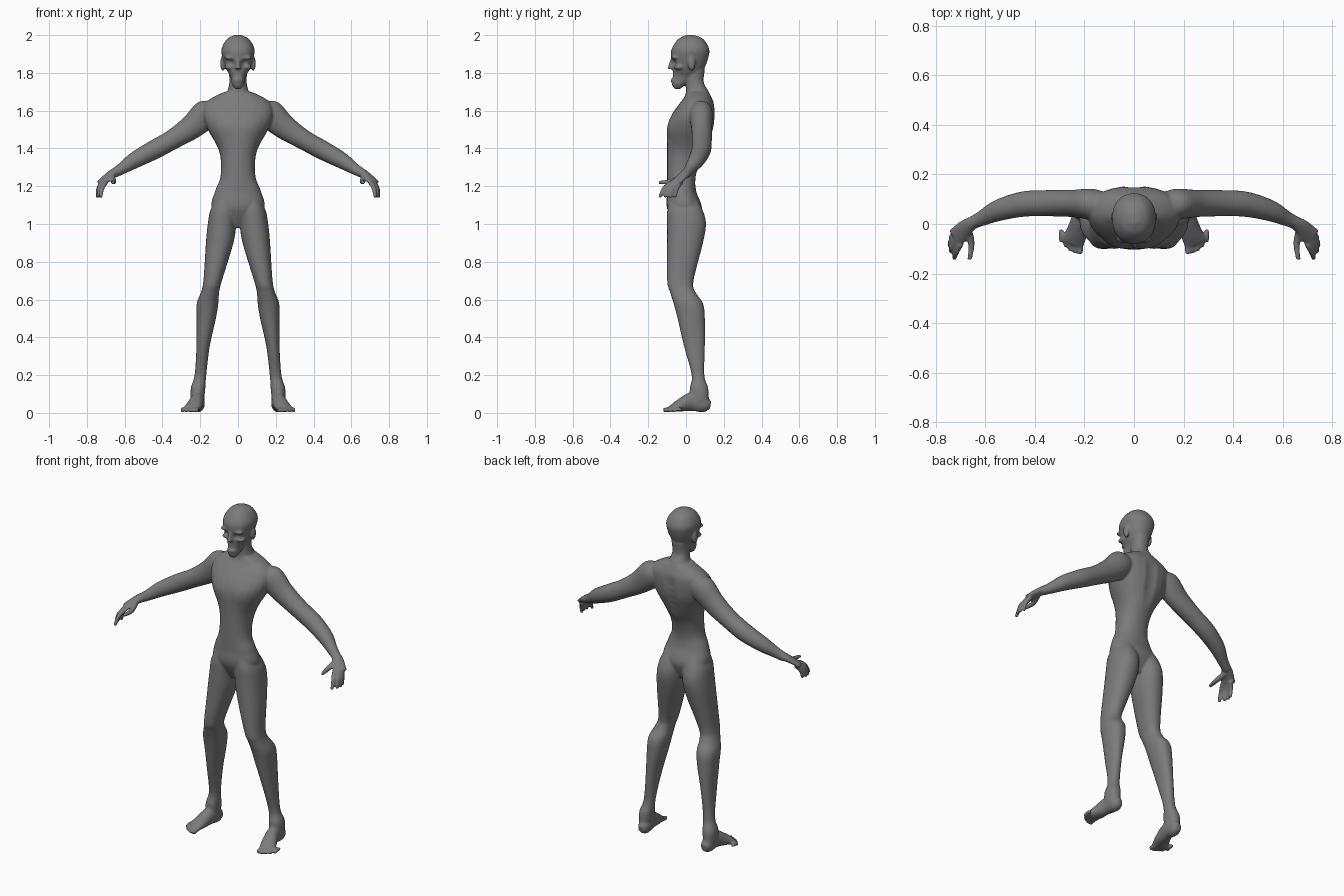
import bpy, bmesh, math
from mathutils import Vector, Matrix

cube = bpy.data.objects.get("Cube")
if cube:
    bpy.data.objects.remove(cube, do_unlink=True)

skin = bpy.data.materials.new("grey skin")
skin.use_nodes = True
colour = (.2, .2, .2, 1)
skin.diffuse_color = colour
skin.node_tree.nodes["Principled BSDF"].inputs["Base Color"].default_value = colour

bm = bmesh.new()
SIDES, STEPS = 28, 5


def spline(values):
    """Smooth interpolation through a sequence of vectors."""
    padded = [values[0], *values, values[-1]]
    smooth = []
    for before, start, end, after in zip(padded, padded[1:], padded[2:], padded[3:]):
        leave, arrive = (end - before) / 2, (after - start) / 2
        for step in range(STEPS):
            t = step / STEPS
            ease = t * t * (3 - 2 * t)
            smooth.append(start.lerp(end, ease) + leave * t * (1 - t) ** 2
                          - arrive * t * t * (1 - t))
    return smooth + [values[-1]]


def loft(rings, side, power):
    """Closed skin through rings given as centre and two half axes."""
    loops = []
    for centre, across, over in zip(*[spline(part) for part in zip(*rings)]):
        loop = []
        for i in range(SIDES):
            angle = math.tau * i / SIDES
            c, s = [math.copysign(abs(k) ** power, k) for k in (math.cos(angle), math.sin(angle))]
            point = centre + across * c + over * s
            loop.append(bm.verts.new((point.x * side, point.y, point.z)))
        loops.append(loop)
    faces = [bm.faces.new(loops[0]), bm.faces.new(loops[-1])]
    for low, high in zip(loops, loops[1:]):
        for i in range(SIDES):
            faces.append(bm.faces.new((low[i - 1], low[i], high[i], high[i - 1])))
    bmesh.ops.recalc_face_normals(bm, faces=faces)


def stack(rows, side=1):
    """Level rings: height, inner and outer x, front and back y."""
    rings = []
    for z, inner, outer, front, back in rows:
        centre = Vector((inner + outer, front + back, 2 * z)) / 2
        rings.append((centre, Vector((outer - inner, 0, 0)) / 2, Vector((0, back - front, 0)) / 2))
    loft(rings, side, .9)


def centred(rows):
    """Level rings symmetric in x: height, half width, front and back y."""
    stack([(z, -half, half, front, back) for z, half, front, back in rows])


def tube(rows, side=1):
    """Rings across a path: x, y, z, half width and, if not round, half height."""
    points = [Vector(row[:3]) for row in rows]
    rings = []
    for i, (point, row) in enumerate(zip(points, rows)):
        along = (points[min(i + 1, len(points) - 1)] - points[max(i - 1, 0)]).normalized()
        across = along.cross(Vector((0, 0, 1))).normalized()
        rings.append((point, across * row[3], across.cross(along) * row[-1]))
    loft(rings, side, 1)


def blob(centre, size, side=1):
    """Ellipsoid."""
    place = Matrix.Translation((centre[0] * side, *centre[1:])) @ Matrix.Diagonal((*size, 1))
    bmesh.ops.create_uvsphere(bm, u_segments=16, v_segments=10, radius=1, matrix=place)


# Torso
centred([(.98, .04, -.05, .05), (1.08, .137, -.1, .085), (1.17, .123, -.1, .055),
         (1.24, .095, -.1, .05), (1.32, .09, -.1, .07), (1.4, .105, -.1, .11),
         (1.5, .16, -.1, .145), (1.57, .185, -.08, .153), (1.63, .18, -.04, .15),
         (1.67, .135, -.01, .135), (1.7, .07, 0, .12)])
# Neck
centred([(1.64, .08, 0, .13), (1.7, .057, 0, .12), (1.75, .046, 0, .094), (1.82, .05, 0, .1)])
# Head
centred([(1.715, .016, -.06, -.03), (1.74, .032, -.075, 0), (1.78, .04, -.07, .05),
         (1.82, .062, -.07, .095), (1.9, .087, -.08, .123), (1.94, .083, -.07, .118),
         (1.98, .057, -.04, .09), (2, .02, 0, .045)])
# Nose and lips
tube([(0, -.07, 1.88, .008), (0, -.08, 1.85, .01), (0, -.083, 1.82, .017)])
blob((0, -.06, 1.76), (.028, .022, .015))

for side in (1, -1):
    # Brow, cheekbone and ear
    blob((.04, -.06, 1.88), (.035, .018, .01), side)
    blob((.05, -.035, 1.83), (.022, .03, .014), side)
    blob((.08, .03, 1.85), (.015, .02, .04), side)

    # Leg
    stack([(1.13, .03, .115, -.09, .06), (1.07, .01, .147, -.1, .09), (1, .01, .16, -.1, .106),
           (.9, .024, .17, -.1, .09), (.7, .085, .183, -.1, .04), (.64, .1, .196, -.085, .05),
           (.58, .104, .218, -.066, .09), (.5, .117, .22, -.045, .1), (.35, .15, .22, -.01, .1),
           (.2, .168, .23, .03, .097), (.13, .173, .25, .02, .118), (.06, .18, .25, .02, .12)], side)
    # Foot
    tube([(.21, .13, .04, .018, .02), (.21, .1, .045, .034, .042), (.215, .03, .06, .036, .05),
          (.23, -.03, .04, .043, .034), (.25, -.08, .02, .047, .016)], side)
    # Toes, fanned from the big toe outwards
    for i in range(5):
        x, y = .218 + .019 * i, .003 * i * i - .12
        r = .01 if i else .013
        tube([(x, y + .05, .02, r), (x, y + .02, .017, r), (x, y, r, r)], side)

    # Arm
    tube([(.1, .07, 1.6, .05), (.17, .08, 1.58, .062, .077), (.25, .083, 1.51, .055, .065),
          (.35, .084, 1.445, .053), (.45, .08, 1.39, .051), (.55, .054, 1.336, .043),
          (.62, .02, 1.29, .03), (.665, 0, 1.265, .025)], side)
    # Palm
    tube([(.64, .01, 1.28, .024), (.675, -.01, 1.26, .032, .02), (.72, -.055, 1.22, .041, .013)], side)
    # Fingers, each arching from knuckle to tip
    for i in range(4):
        knuckle = Vector((.72 - .005 * (i - 2) ** 2, .018 * i - .08, 1.22))
        tip = Vector((knuckle.x + .026, .027 * i - .14, 1.14))
        bend = knuckle.lerp(tip, .5) + Vector((.006, -.006, .008))
        tube([(*knuckle, .013), (*bend, .012), (*tip, .009)], side)
    # Thumb
    tube([(.67, -.02, 1.25, .016), (.657, -.08, 1.225, .014), (.664, -.145, 1.22, .009)], side)

mesh = bpy.data.meshes.new("body")
bm.to_mesh(mesh)
bm.free()
body = bpy.data.objects.new("body", mesh)
bpy.context.collection.objects.link(body)
bpy.context.view_layer.objects.active = body
body.select_set(True)

# Fuse the parts into one continuous skin
fuse = body.modifiers.new("fuse", 'REMESH')
fuse.mode = 'VOXEL'
fuse.voxel_size = .006
relax = body.modifiers.new("relax", 'SMOOTH')
relax.iterations = 6
for modifier in (fuse.name, relax.name):
    bpy.ops.object.modifier_apply(modifier=modifier)


def dent(centre, radius, push):
    """Soft push of the skin along y, mirrored to both sides."""
    for side in (1, -1):
        middle = Vector((centre[0] * side, *centre[1:]))
        for vertex in body.data.vertices:
            reach = (vertex.co - middle).length / radius
            if reach < 1:
                vertex.co.y += push * (1 - reach ** 2) ** 2


# Eye sockets and eyeballs
dent((.034, -.07, 1.853), .026, .016)
dent((.034, -.06, 1.853), .014, -.006)
# Spine furrow and chest
for i in range(7):
    dent((0, .14, 1.6 - .04 * i), .05, -.003)
dent((.075, -.085, 1.52), .08, -.006)

body.data.materials.clear()
body.data.materials.append(skin)
bpy.ops.object.shade_smooth()
